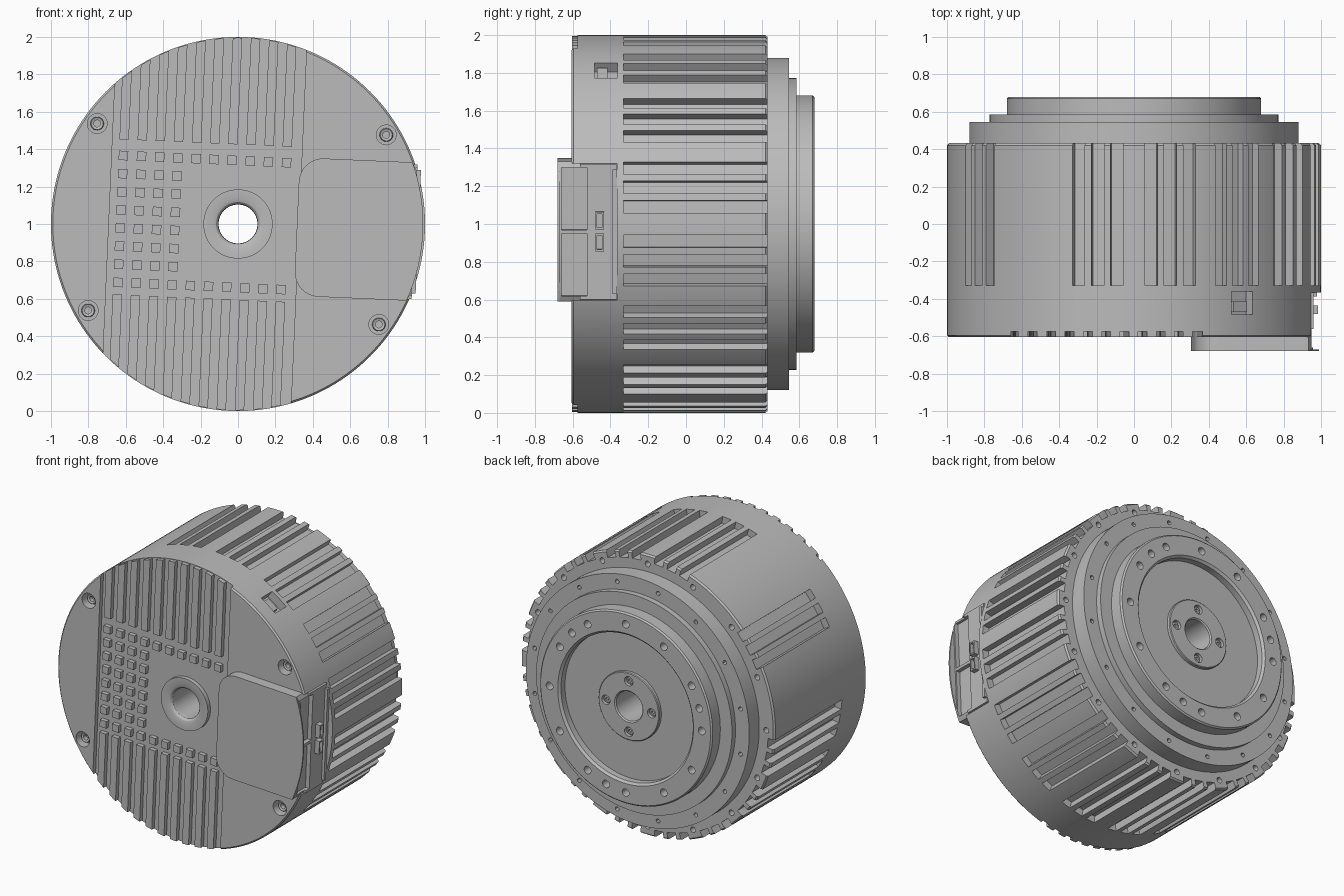
import bpy, bmesh, math
from math import sin, cos, radians, pi

if "Cube" in bpy.data.objects:
    bpy.data.objects.remove(bpy.data.objects["Cube"])

mat = bpy.data.materials.new("machined grey")
mat.diffuse_color = (0.5, 0.5, 0.5, 1)
mat.use_nodes = True
mat.node_tree.nodes["Principled BSDF"].inputs["Base Color"].default_value = mat.diffuse_color
TILT = -2.5          # front pattern is turned slightly about the axis


def place(u, v, deg=0):
    """Turn in-plane coordinates about the motor axis into x, z."""
    a = radians(deg)
    return u * cos(a) - v * sin(a), 1 + u * sin(a) + v * cos(a)


def finish(name, bm):
    bmesh.ops.recalc_face_normals(bm, faces=bm.faces)
    me = bpy.data.meshes.new(name)
    bm.to_mesh(me)
    bm.free()
    me.materials.append(mat)
    ob = bpy.data.objects.new(name, me)
    bpy.context.collection.objects.link(ob)
    return ob


def add_prism(bm, pts, y0, y1):
    lo = [bm.verts.new((x, y0, z)) for x, z in pts]
    hi = [bm.verts.new((x, y1, z)) for x, z in pts]
    bm.faces.new(lo)
    bm.faces.new(hi)
    n = len(pts)
    for i in range(n):
        j = (i + 1) % n
        bm.faces.new((lo[i], lo[j], hi[j], hi[i]))


def prisms(name, items):
    """items: (outline of x,z points, y0, y1)"""
    bm = bmesh.new()
    for pts, y0, y1 in items:
        add_prism(bm, pts, y0, y1)
    return finish(name, bm)


def rect(u0, u1, v0, v1, deg=0):
    return [place(u, v, deg) for u, v in ((u0, v0), (u1, v0), (u1, v1), (u0, v1))]


def disc(u, v, r, deg=0, n=20):
    return [place(u + r * cos(2 * pi * i / n), v + r * sin(2 * pi * i / n), deg) for i in range(n)]


def lathe(name, profile, n=160, u=0, v=0, deg=0):
    """Revolve a closed (radius, y) profile about an axis along y."""
    bm = bmesh.new()
    x, z = place(u, v, deg)
    rings = [[bm.verts.new((x + r * cos(2 * pi * i / n), y, z + r * sin(2 * pi * i / n)))
              for r, y in profile] for i in range(n)]
    m = len(profile)
    for i in range(n):
        a, b = rings[i], rings[(i + 1) % n]
        for k in range(m):
            l = (k + 1) % m
            bm.faces.new((a[k], a[l], b[l], b[k]))
    return finish(name, bm)


def boolean(ob, cutter, op='DIFFERENCE', keep=False):
    cutter.hide_render = True
    mod = ob.modifiers.new("cut", 'BOOLEAN')
    mod.operation, mod.object, mod.solver = op, cutter, 'EXACT'
    bpy.context.view_layer.objects.active = ob
    bpy.ops.object.modifier_apply(modifier=mod.name)
    if not keep:
        bpy.data.objects.remove(cutter)


# Main housing
housing = lathe("housing", [(.105, -.59), (.99, -.605), (1, -.595), (1, .42), (.99, .432),
                            (.86, .432), (.86, .40), (.105, .40)])
for v in housing.data.vertices:      # level front face
    if abs(v.co.y + .59) < 1e-4:
        v.co.y = -.605

# Cooling slots: groups of three, open at the rear, two groups left out
slots = []
for g in range(16):
    if g in (5, 7):
        continue
    for k in (-1, 0, 1):
        slots.append((rect(.95, 1.1, -.034, .034, 11.25 + 22.5 * g + 6 * k), -.33, .5))
boolean(housing, prisms("slot_cutter", slots))

# Front recess, panel bay and side pocket
boolean(housing, prisms("recess_cutter", [(rect(-.69, .325, -1.2, 1.2, TILT), -.7, -.574)]))
boolean(housing, prisms("bay_cutter", [(rect(.88, 1.2, -.362, .362, TILT), -.7, -.365)]))
boolean(housing, prisms("pocket_cutter", [(rect(.94, 1.1, -.068, .068, 54.6), -.485, -.362)]))

# Screw holes in the front corners and around the rear rim
corner_angles = [31, 144.5, 210, 324.5]
boolean(housing, prisms("front_hole_cutter",
                        [(disc(.925, 0, .053, a, 28), -.7, -.54) for a in corner_angles]))
boolean(housing, prisms("rim_hole_cutter",
                        [(disc(.935, 0, .02, 22.5 * i, 14), .38, .5) for i in range(16)]))
for i, a in enumerate(corner_angles):
    lathe("front_screw_%d" % i, [(.018, -.545), (.018, -.57), (.032, -.575), (.036, -.57), (.036, -.53),
                                 (.018, -.53)], 24, .925, 0, a)

# Switch in the side pocket
prisms("side_switch", [(rect(.93, .98, -.045, .045, 54.6), -.47, -.415)])

# Fins and studs standing in the front recess
PITCH, START, W = .097, -.628, .025
fins, studs = [], []
for i in range(10):
    u = START + PITCH * i
    fins += [(rect(u - W, u + W, .425, 1.1, TILT), -.604, -.57),
             (rect(u - W, u + W, -1.1, -.405, TILT), -.604, -.57)]
    for j in range(8):
        if i < 4 or j in (0, 7):
            v = -.34 + PITCH * j
            studs.append((rect(u - W, u + W, v - W, v + W, TILT), -.604, -.57))
fin_ob = prisms("front_fins", fins)
boolean(fin_ob, prisms("fin_trim", [(disc(0, 0, .996, 0, 160), -.7, -.5)]), 'INTERSECT')
prisms("front_studs", studs)

# Ring around the bore with a rounded inner lip
lathe("bore_ring", [(.185, -.57), (.185, -.604), (.135, -.604), (.117, -.598), (.106, -.585),
                    (.104, -.565), (.104, -.55), (.185, -.55)], 64)


# Connector cover: rounded left corners, flat or curved right edge
def cover_outline(right, half=.37, left=.315, r=.13):
    pts = []
    for s, a0 in ((1, 90), (-1, 180)):
        for k in range(9):
            a = radians(a0 + 90 * k / 8)
            pts.append((left + r + r * cos(a), s * (half - r) + r * sin(a)))
    return [place(u, v, TILT) for u, v in pts + right]


arc = math.asin(.37 / .99)
curved = [(.99 * cos(arc * t / 8), .99 * sin(arc * t / 8)) for t in range(-8, 9)]
flat = [(.945, -.3), (.945, .3)]
flat = [(.918, -.37), (.945, -.32), (.945, .32), (.918, .37)]
cover = prisms("connector_cover", [(cover_outline(flat), -.671, -.56)])
lip = prisms("cover_lip", [(cover_outline(curved), -.68, -.670)])
panel = prisms("connector_panel", [(rect(.85, .945, -.36, .36, TILT), -.562, -.367)])
ports = [(rect(.915, 1.1, s - .165, s + .165, TILT), -.66, -.525) for s in (-.175, .175)]
port_cut = prisms("port_cutter", ports)
boolean(cover, port_cut, keep=True)
boolean(panel, port_cut)

# Small sockets and raised rib on the side panel
socks = prisms("side_sockets", [(rect(.93, .98, s - .047, s + .047, TILT), -.48, -.435) for s in (-.055, .06)])
boolean(socks, prisms("socket_cutter", [(rect(.955, 1.1, s - .037, s + .037, TILT), -.471, -.444)
                                        for s in (-.055, .06)]))
prisms("panel_rib", [(rect(.94, .965, -.33, .33, TILT), -.388, -.366)])

# Stepped rear ring
rear = lathe("rear_ring", [(.66, .40), (.88, .40), (.88, .545), (.772, .545), (.772, .585), (.66, .585)])
boolean(rear, prisms("rear_hole_cutter",
                     [(disc(.827, 0, .015, 22.5 * i + 11.25, 12), .5, .6) for i in range(16)]))

# Output flange with recessed centre
flange = lathe("output_flange", [(.105, .39), (.68, .39), (.68, .67), (.67, .68), (.535, .68),
                                 (.52, .665), (.52, .62), (.105, .62)])
bolt_angles = [30 * i for i in range(12)] + [45, 165, 285]
boolean(flange, prisms("bolt_hole_cutter",
                       [(disc(.6, 0, .027, a, 16), .62, .75) for a in bolt_angles]))

# Centre hub and its four screws
hub = lathe("centre_hub", [(.104, .60), (.24, .60), (.24, .64), (.235, .645), (.112, .645), (.104, .637)], 64)
boolean(hub, prisms("hub_hole_cutter", [(disc(.18, 0, .033, 90 * i, 20), .61, .7) for i in range(4)]))
for i in range(4):
    lathe("hub_screw_%d" % i, [(.012, .615), (.012, .632), (.024, .632), (.026, .628), (.026, .605),
                               (.012, .605)], 20, .18, 0, 90 * i)

# Smooth the round walls, keep the machined edges crisp
bpy.ops.object.select_all(action='DESELECT')
for ob in bpy.context.scene.objects:
    ob.select_set(True)
bpy.context.view_layer.objects.active = housing
bpy.ops.object.shade_smooth_by_angle(angle=radians(30))
